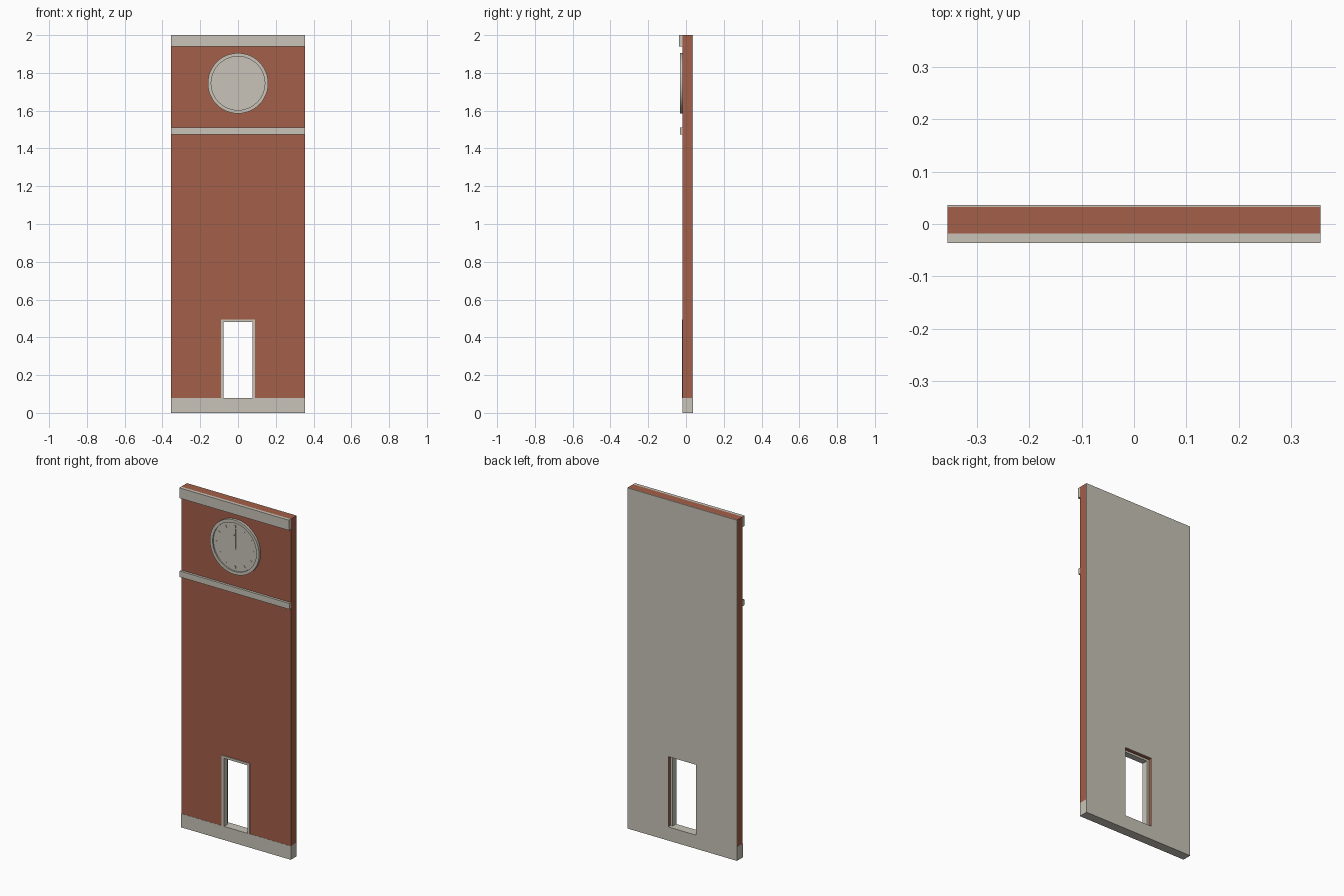
import bpy
import bmesh
import math
from mathutils import Matrix

cube = bpy.data.objects.get("Cube")
if cube:
    bpy.data.objects.remove(cube, do_unlink=True)


def material(name, rgb):
    mat = bpy.data.materials.new(name)
    mat.use_nodes = True
    mat.diffuse_color = (*rgb, 1)
    mat.node_tree.nodes["Principled BSDF"].inputs["Base Color"].default_value = (*rgb, 1)
    return mat


brick = material("brick red", (0.366, 0.114, 0.065))
stone = material("pale stone", (0.578, 0.552, 0.479))


def add_object(name, bm, mat):
    bmesh.ops.recalc_face_normals(bm, faces=bm.faces)
    mesh = bpy.data.meshes.new(name)
    bm.to_mesh(mesh)
    bm.free()
    mesh.materials.append(mat)
    obj = bpy.data.objects.new(name, mesh)
    bpy.context.collection.objects.link(obj)
    return obj


def prism(name, outline, y0, y1, mat):
    """Extrude an outline in x and z from y0 back to y1."""
    bm = bmesh.new()
    face = bm.faces.new([bm.verts.new((x, y0, z)) for x, z in outline])
    result = bmesh.ops.extrude_face_region(bm, geom=[face])
    verts = [v for v in result["geom"] if isinstance(v, bmesh.types.BMVert)]
    bmesh.ops.translate(bm, verts=verts, vec=(0, y1 - y0, 0))
    return add_object(name, bm, mat)


def block(name, half, z0, z1, y0, y1, mat):
    return prism(name, [(-half, z0), (half, z0), (half, z1), (-half, z1)], y0, y1, mat)


def arch(name, outer, top, inner, head, y0, y1, mat):
    """A slab standing on the plinth, with a doorway cut up from its foot."""
    right = [(inner, PLINTH), (outer, PLINTH), (outer, top)]
    left = [(-outer, top), (-outer, PLINTH), (-inner, PLINTH)]
    return prism(name, right + left + [(-inner, head), (inner, head)], y0, y1, mat)


HALF, HEIGHT, PLINTH = 0.356, 2.0, 0.08
FRONT, CORE, BACK = -0.018, 0.032, 0.036

# Wall, inner lining and base
arch("brick_wall", HALF, HEIGHT, 0.09, 0.493, FRONT, CORE, brick)
arch("back_lining", HALF, HEIGHT, 0.09, 0.493, CORE, BACK, stone)
block("plinth", HALF, 0, PLINTH, FRONT - 0.001, BACK, stone)

# Door frame set in the opening
arch("door_frame", 0.091, 0.495, 0.077, 0.481, FRONT - 0.004, 0.014, stone)

# Horizontal mouldings
block("cornice", HALF, 1.94, HEIGHT, -0.036, FRONT, stone)
block("string_course", HALF, 1.475, 1.51, -0.032, FRONT, stone)

# Clock: raised rim around a recessed dial
RADIUS, CENTRE, DIAL = 0.16, 1.745, -0.025
profile = [(RADIUS, FRONT), (RADIUS, -0.033), (RADIUS - 0.018, -0.033),
           (RADIUS - 0.018, DIAL), (0, DIAL)]
bm = bmesh.new()
verts = [bm.verts.new((r, y, CENTRE)) for r, y in profile]
edges = [bm.edges.new(pair) for pair in zip(verts, verts[1:])]
bmesh.ops.spin(bm, geom=verts + edges, cent=(0, 0, CENTRE), axis=(0, 1, 0),
               angle=math.tau, steps=48, use_duplicate=False)
bmesh.ops.remove_doubles(bm, verts=bm.verts, dist=0.0001)
clock = add_object("clock_face", bm, stone)
# Orient the open shell outwards
dial_face = min(clock.data.polygons, key=lambda p: math.hypot(p.center.x, p.center.z - CENTRE))
if dial_face.normal.y > 0:
    clock.data.flip_normals()
clock.select_set(True)
bpy.context.view_layer.objects.active = clock
bpy.ops.object.shade_smooth_by_angle()


def dial_bar(name, angle, r0, r1, half, depth):
    """A thin bar lying on the dial, pointing out from the centre."""
    bar = block(name, half, r0, r1, DIAL - depth, DIAL, stone)
    bar.data.transform(Matrix.Translation((0, 0, CENTRE)) @ Matrix.Rotation(angle, 4, "Y"))


# Hour marks and hands
for hour in range(12):
    dial_bar(f"hour_mark_{hour + 1}", math.tau * hour / 12, 0.112, 0.126, 0.003, 0.002)
dial_bar("minute_hand", 0, -0.015, 0.105, 0.003, 0.004)
dial_bar("hour_hand", math.radians(-8), -0.012, 0.07, 0.004, 0.003)
